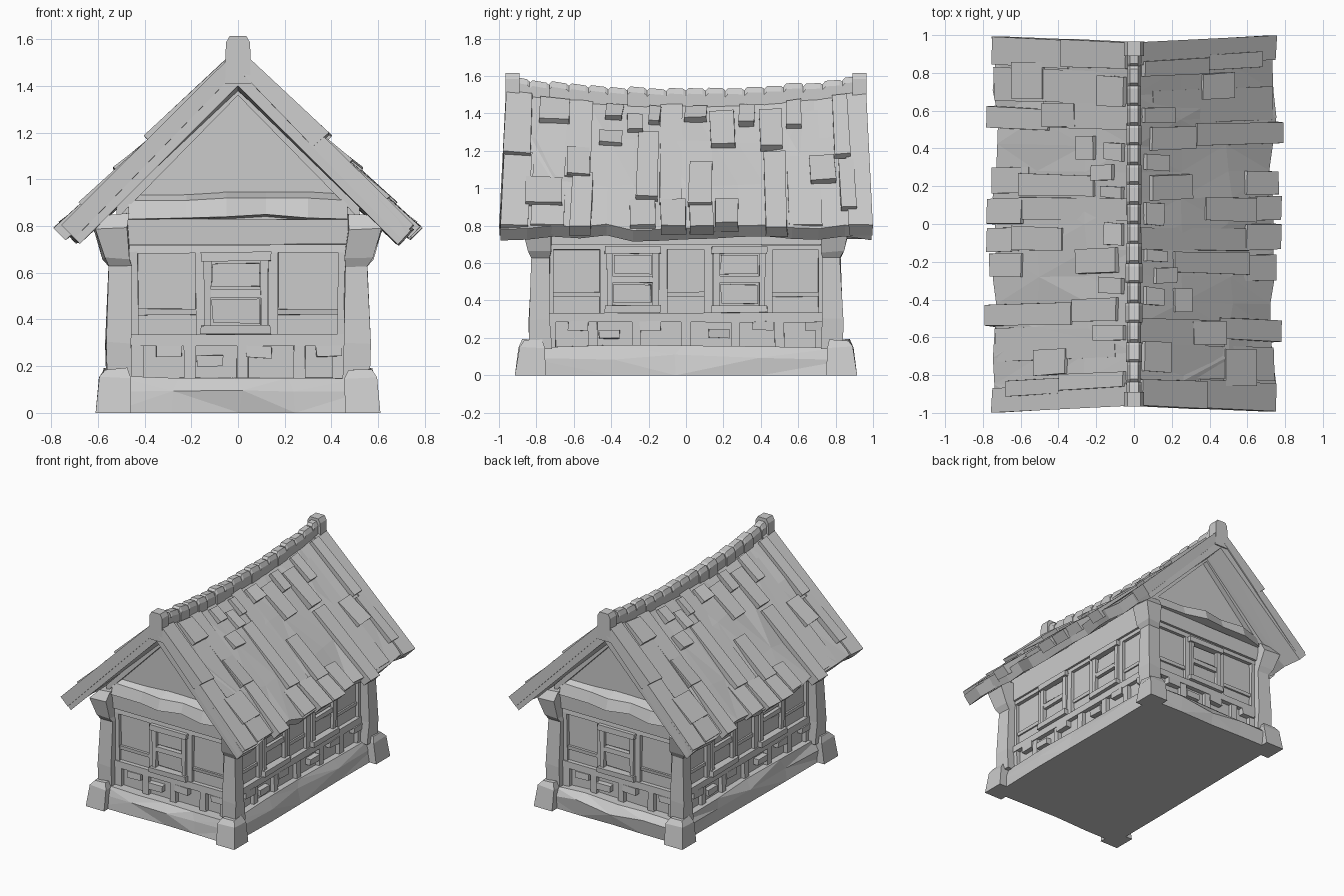
import bpy, bmesh, math, random
from mathutils import Vector, Matrix

if "Cube" in bpy.data.objects:
    bpy.data.objects.remove(bpy.data.objects["Cube"])

random.seed(4)


def jit(p, a):
    return Vector(p) + Vector([random.uniform(-a, a) for _ in range(3)])


def loft(bm, rings):
    """Closed solid through rings of equal point count."""
    vs = [[bm.verts.new(p) for p in r] for r in rings]
    n = len(vs[0])
    for a, b in zip(vs, vs[1:]):
        for i in range(n):
            j = (i + 1) % n
            bm.faces.new((a[i], a[j], b[j], b[i]))
    bm.faces.new(vs[0][::-1])
    bm.faces.new(vs[-1])


def rect(x0, x1, y0, y1, z, a=0.0):
    return [jit(p, a) for p in ((x0, y0, z), (x1, y0, z), (x1, y1, z), (x0, y1, z))]


def box(bm, x0, x1, y0, y1, z0, z1, a=0.003):
    loft(bm, [rect(x0, x1, y0, y1, z0, a), rect(x0, x1, y0, y1, z1, a)])


def front(bm, u0, u1, z0, z1, d, a=0.003):
    box(bm, u0, u1, -d, -0.73, z0, z1, a)


def side(bm, u0, u1, z0, z1, d, a=0.003):
    box(bm, 0.44, d, u0, u1, z0, z1, a)


def finish(name, bm, twin=True):
    """The house repeats when turned half round, so twin parts are copied that way."""
    if twin:
        d = bmesh.ops.duplicate(bm, geom=bm.verts[:] + bm.edges[:] + bm.faces[:])
        vs = [v for v in d["geom"] if isinstance(v, bmesh.types.BMVert)]
        bmesh.ops.rotate(bm, verts=vs, cent=(0, 0, 0), matrix=Matrix.Rotation(math.pi, 3, 'Z'))
    bmesh.ops.recalc_face_normals(bm, faces=bm.faces[:])
    me = bpy.data.meshes.new(name)
    bm.to_mesh(me)
    bm.free()
    ob = bpy.data.objects.new(name, me)
    bpy.context.collection.objects.link(ob)


# wall body with gables
bm = bmesh.new()
prof = ((-.47, .05), (.47, .05), (.47, .93), (0, 1.39), (-.47, .93))
loft(bm, [[(x, y, z) for x, z in prof] for y in (-.76, .76)])
finish("wall_body", bm, False)

# rough stone foundation
bm = bmesh.new()
xs = [-.55, -.28, 0, .25, .55]
ys = [-.86, -.4, -.05, .4, .86]


def outline(s, z, a):
    pts = [(x, ys[0]) for x in xs[:-1]] + [(xs[-1], y) for y in ys[:-1]]
    pts += [(-x, ys[-1]) for x in xs[:-1]] + [(xs[0], -y) for y in ys[:-1]]
    return [(x - math.copysign(s, x) + random.uniform(-a, a), y - math.copysign(s, y) + random.uniform(-a, a),
             z + random.uniform(-a, a) * (z > 0)) for x, y in pts]


loft(bm, [outline(0, 0, .008), outline(.0, .10, .02), outline(.03, .155, .008)])
bmesh.ops.triangulate(bm, faces=[f for f in bm.faces if len(f.verts) == 4])
finish("foundation", bm, False)

# corner stones and flared corner posts
bm, bp = bmesh.new(), bmesh.new()
for s in (-1, 1):
    def rings(rows, a):
        return [[jit((x, s * y, z), a if z else 0) for x, y, z in
                 ((x0, y0, z), (x1, y0, z), (x1, y1, z), (x0, y1, z))] for x0, x1, y0, y1, z in rows]
    loft(bm, rings([(.46, .61, .75, .915, 0), (.46, .59, .76, .895, .15), (.48, .57, .77, .87, .19)], .006))
    loft(bp, rings([(.45, .56, .72, .835, .14), (.455, .565, .73, .84, .30), (.46, .55, .73, .825, .63),
                    (.46, .575, .72, .84, .66), (.47, .615, .72, .875, .79), (.47, .56, .72, .84, .85)], .006))
finish("corner_stones", bm)
finish("corner_posts", bp)

# timber framing
bm = bmesh.new()
front(bm, -.48, .48, .72, .83, .80)
front(bm, -.47, .47, .685, .72, .785)
front(bm, -.47, .47, .285, .335, .795)
side(bm, -.75, .75, .70, .88, .51)
side(bm, -.75, .75, .67, .70, .495)
side(bm, -.75, .75, .285, .335, .505)
for u in (-.205, .02, .265, -.43, .43):
    front(bm, u - .025, u + .025, .14, .29, .79)
for u in (-.5, -.265, 0, .265, .5, -.72, .72):
    side(bm, u - .025, u + .025, .14, .29, .50)
for u in (-.16, .15, -.45, .45):
    front(bm, u - .022, u + .022, .33, .69, .785)
for u in (-.44, -.12, .12, .44, -.73, .73):
    side(bm, u - .022, u + .022, .33, .68, .495)
for a, b in ((-.45, -.17), (.17, .45)):
    front(bm, a, b, .42, .445, .775)
for a, b in ((-.73, -.45), (-.11, .11), (.45, .73)):
    side(bm, a, b, .42, .445, .482)
finish("timber_frame", bm)

# windows: head, sill, jambs, middle rail and two panels
bm = bmesh.new()
for f, c, d in ((front, -.01, .80), (side, -.285, .51), (side, .285, .51)):
    f(bm, c - .15, c + .15, .65, .69, d + .015)
    f(bm, c - .15, c + .15, .335, .375, d + .02)
    for s in (-1, 1):
        f(bm, c + s * .122 - .016, c + s * .122 + .016, .37, .655, d)
    f(bm, c - .11, c + .11, .495, .53, d - .005)
    for z in (.385, .54):
        f(bm, c - .1, c + .1, z, z + .10, d - .02, .005)
finish("windows", bm)

# small stones set in the lower wall
bm = bmesh.new()
for u, z in ((-.295, .265), (-.12, .225), (.09, .26), (.39, .265)):
    front(bm, u - .055, u + .055, z - .024, z + .024, .80, .004)
for u, z in ((-.575, .265), (-.41, .22), (-.19, .265), (.175, .225), (.41, .265), (.69, .265)):
    side(bm, u - .055, u + .055, z - .024, z + .024, .51, .004)
finish("wall_stones", bm)

# rough hewn gable beam
bm = bmesh.new()
loft(bm, [[(x, -.75, z0), (x, -d, z0 + .01), (x, -d + .025, z1 - .03), (x, -.75, z1)]
          for x, z0, z1, d in ((-.47, .82, .94, .82), (-.22, .825, .94, .83), (-.05, .83, .95, .87),
                               (.12, .84, .95, .84), (.3, .825, .95, .865), (.47, .82, .94, .82))])
finish("gable_beams", bm)


# roof surface: sagging ridge, straight eaves
def surf(x, y, h=0.0):
    t = x / .745
    k = (y / .95) ** 2
    ridge = 1.47 + .07 * k
    return Vector((x + .7 * h, y * (1 + .04 * t), ridge + (.775 - ridge) * t + .7 * h))


# gable rafters under the roof ends
bm = bmesh.new()
for s in (-1, 1):
    loft(bm, [[(s * x, y, z - d) for y, d in ((-.80, 0), (-.80, .05), (-.74, .05), (-.74, 0))]
              for x, z in ((0, 1.41), (.52, .88))])
finish("gable_rafters", bm)

# roof slab
bm = bmesh.new()
stations = []
for i in range(15):
    y = -.955 + 1.91 * i / 14
    ring = []
    for s in (1, -1):
        half = []
        for x in (.73, .5, .25):
            p = surf(x + random.uniform(-.015, .015), s * y, random.uniform(-.004, .02))
            half.append(Vector((s * p.x, s * p.y, p.z)))
        low = half[0] + Vector((-s * .055, 0, -.06))
        half = [low] + half
        ring += half if s == 1 else half[::-1]
    # the far half was measured at -y, so bring it back to this station
    for p in ring[4:]:
        p.y = abs(p.y) * (1 if y > 0 else -1)
    r = surf(0, y)
    ring.insert(4, r)
    ring.append(Vector((0, y, r.z - .14)))
    stations.append(ring)
loft(bm, stations)
bmesh.ops.triangulate(bm, faces=[f for f in bm.faces if len(f.verts) == 4])
finish("roof_slab", bm, False)

# raised shingles: x range down the slope, y range
bm = bmesh.new()
tiles = ((.04, .37, .78, .86), (.38, .65, .80, .88), (.35, .5, .65, .78), (.04, .19, .53, .61),
         (.08, .30, .39, .51), (.32, .76, .41, .52), (.05, .16, .28, .36), (.08, .28, .13, .26),
         (.05, .13, -.01, .11), (.58, .735, .15, .27), (.37, .62, .01, .13), (.6, .75, .02, .14),
         (.58, .75, -.13, 0), (.2, .58, -.26, -.15), (.05, .15, -.20, -.14), (.1, .2, -.31, -.23),
         (.05, .13, -.43, -.34), (.2, .28, -.46, -.34), (.3, .46, -.62, -.5), (.44, .75, -.60, -.49),
         (.04, .17, -.78, -.62), (.47, .62, -.83, -.64))
for x0, x1, y0, y1 in tiles:
    w = random.uniform(-.012, .012)
    loft(bm, [[jit(surf(x, y, h), .004) for y, h in ((a, -.03), (b, -.03), (b, hh), (a, hh))]
              for x, a, b, hh in ((x0, y0 + w, y1 + w, .025), (x1, y0, y1, .045))])
finish("shingles", bm)

# long overlapping roof boards, with thicker ones along the gable edges
bm = bmesh.new()
for y0, y1, x0, x1, h in ((-.96, -.82, .03, .36, .03), (-.955, -.81, .34, .735, .02), (.84, .96, .03, .735, .02),
                          (-.80, -.63, .1, .73, .012), (-.14, -.02, .03, .6, .014), (.53, .7, .1, .725, .012),
                          (-.29, -.16, .55, .735, .02), (-.63, -.50, .03, .46, .015)):
    loft(bm, [[jit(surf(x, y, k), .005) for y, k in ((y0, -.05), (y1, -.05), (y1, g), (y0, g))]
              for x, g in ((x0, h * .6), (x1, h + .008))])
finish("roof_boards", bm)

# ridge cap made of uneven blocks following the sag
bm = bmesh.new()
n = 18
for i in range(n):
    y0, y1 = (-.94 + 1.88 * (i + k) / n for k in (0, 1))
    w, top = random.uniform(.034, .046), random.uniform(.052, .07)
    loft(bm, [[(-w, y, z - .06), (w, y, z - .06), (w, y, z + top - .03 - e), (w * .6, y, z + top - e),
               (-w * .6, y, z + top - e), (-w, y, z + top - .03 - e)]
              for y, z, e in ((y, surf(0, y).z, e) for y, e in
                              ((y0, .015), (y0 + .015, 0), (y1 - .015, .004), (y1, .015)))])
finish("ridge_cap", bm, False)

# ridge end blocks
bm = bmesh.new()
loft(bm, [[(-.055, y, 1.41), (.055, y, 1.41), (.052, y, 1.585), (.035, y, 1.615), (-.035, y, 1.615), (-.052, y, 1.585)]
          for y in (-.965, -.89)])
finish("ridge_ends", bm)
